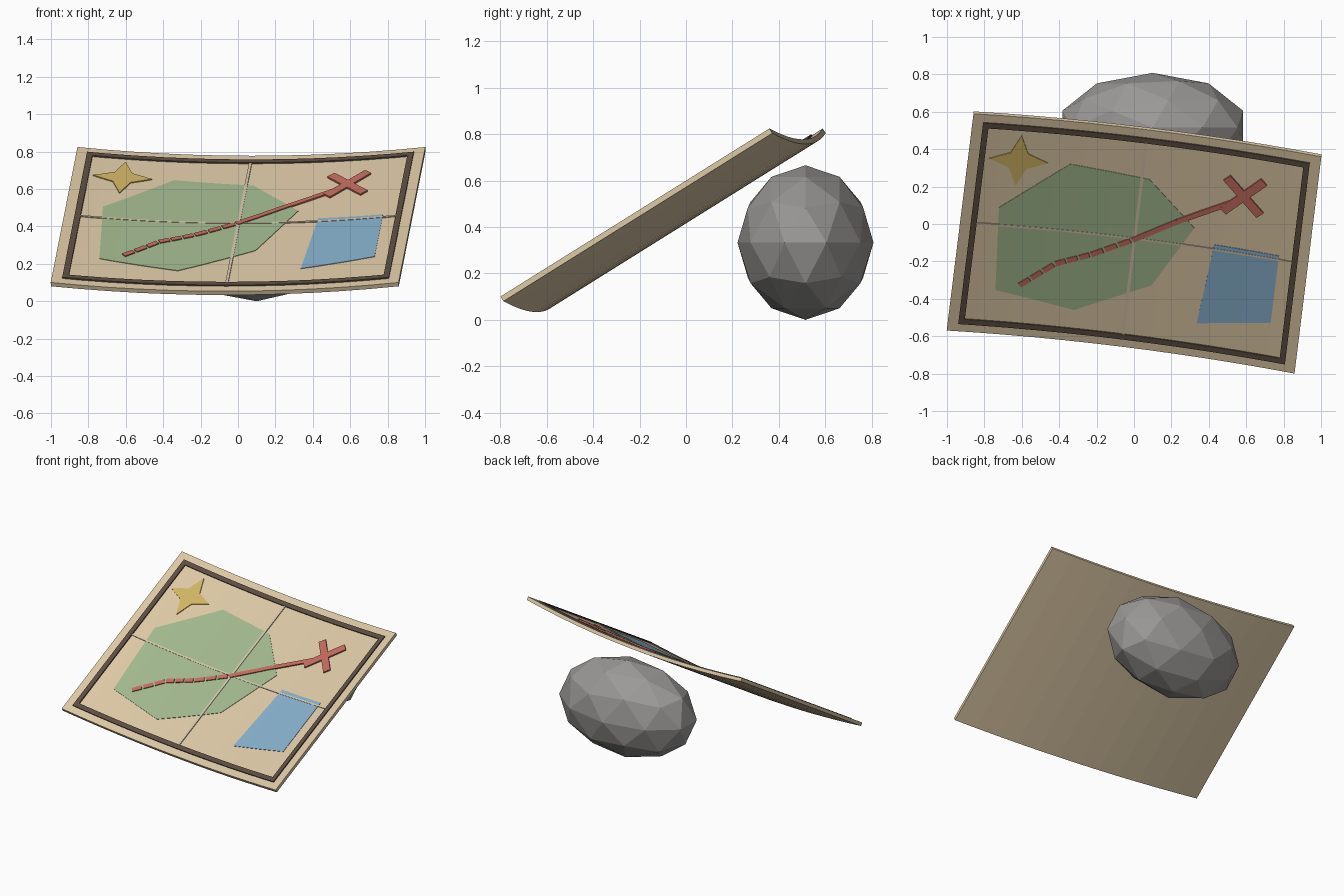
import bpy, bmesh, math
from mathutils import Matrix, Vector

cube = bpy.data.objects.get("Cube")
if cube:
    bpy.data.objects.remove(cube, do_unlink=True)

HALF_W, HALF_D, SAG, THICK, STRIPS = 0.937, 0.687, 0.055, 0.024, 12
FRAME = (Matrix.Translation((0, -0.105, 0.4625))
         @ Matrix.Rotation(math.radians(-7.05), 4, 'Z')
         @ Matrix.Rotation(math.radians(31.8), 4, 'X'))
STEP = 2 * HALF_W / STRIPS


def material(name, rgb):
    m = bpy.data.materials.new(name)
    m.use_nodes = True
    m.diffuse_color = (*rgb, 1)
    m.node_tree.nodes["Principled BSDF"].inputs["Base Color"].default_value = (*rgb, 1)
    return m


parchment = material("parchment", (0.72, 0.58, 0.38))
dark_ink = material("dark brown ink", (0.11, 0.075, 0.055))
crease_tan = material("crease tan", (0.66, 0.55, 0.40))
land_green = material("land green", (0.36, 0.48, 0.27))
water_blue = material("water blue", (0.24, 0.43, 0.60))
star_gold = material("star gold", (0.64, 0.46, 0.13))
trail_red = material("trail red", (0.55, 0.15, 0.11))
stone = material("stone grey", (0.33, 0.32, 0.31))


def link(name, bm, mat):
    mesh = bpy.data.meshes.new(name)
    bmesh.ops.recalc_face_normals(bm, faces=bm.faces)
    bm.to_mesh(mesh)
    bm.free()
    mesh.materials.append(mat)
    obj = bpy.data.objects.new(name, mesh)
    bpy.context.collection.objects.link(obj)
    return obj


def dip(u):
    # Height of the sagging sheet, straight within each strip
    curve = lambda i: SAG * ((i * STEP / HALF_W - 1) ** 2 - 1)
    t = (u + HALF_W) / STEP
    i = min(max(math.floor(t), 0), STRIPS - 1)
    return curve(i) + (curve(i + 1) - curve(i)) * (t - i)


def plate(name, outline, top, mat, bottom=-0.004):
    # Slab with a flat outline, cut into strips and laid on the sagging sheet
    bm = bmesh.new()
    face = bm.faces.new([bm.verts.new((u, v, bottom)) for u, v in outline])
    up = bmesh.ops.extrude_face_region(bm, geom=[face], use_keep_orig=True)["geom"]
    for v in up:
        if isinstance(v, bmesh.types.BMVert):
            v.co.z = top
    for i in range(1, STRIPS):
        bmesh.ops.bisect_plane(bm, geom=bm.verts[:] + bm.edges[:] + bm.faces[:],
                               plane_co=(i * STEP - HALF_W, 0, 0), plane_no=(1, 0, 0))
    for v in bm.verts:
        v.co.z += dip(v.co.x)
    bm.transform(FRAME)
    return link(name, bm, mat)


def rect(u0, u1, v0, v1):
    return [(u0, v0), (u1, v0), (u1, v1), (u0, v1)]


def bar(a, b, width):
    a, b = Vector(a), Vector(b)
    d = (b - a).normalized()
    n = Vector((-d.y, d.x)) * width / 2
    return [a - n, b - n, b + n, a + n]


# Sheet
plate("map_sheet", rect(-HALF_W, HALF_W, -HALF_D, HALF_D), 0, parchment, -THICK)

# Land, water and fold creases
land = [(-0.74, 0.11), (-0.39, 0.42), (0.04, 0.38), (0.31, 0.115),
        (0.12, -0.28), (-0.275, -0.49), (-0.705, -0.41)]
plate("land_patch", land, 0.003, land_green)
plate("water_patch", [(0.427, 0.03), (0.777, 0.026), (0.777, -0.40), (0.385, -0.476)],
      0.003, water_blue)
plate("long_crease", rect(-0.87, 0.87, -0.006, 0.006), 0.005, crease_tan)
plate("short_crease", rect(-0.008, 0.008, -0.62, 0.62), 0.006, crease_tan)

# Border bars
U, V, B = 0.88, 0.637, 0.032
for side, s in (("left", 1), ("right", -1)):
    plate(side + "_border", rect(*sorted((s * U, s * (U - B))), B - V, V - B), 0.008, dark_ink)
for side, s in (("back", 1), ("front", -1)):
    plate(side + "_border", rect(-U, U, *sorted((s * V, s * (V - B)))), 0.008, dark_ink)

# Compass star
points = []
for i in range(8):
    r, a = (0.158, 0.066)[i % 2], i * math.pi / 4
    points.append((-0.667 + r * math.cos(a), 0.415 + r * math.sin(a)))
plate("compass_star", points, 0.006, star_gold)

# Trail: separate dashes first, then a solid line up to the cross
trail = [Vector(p) for p in ((-0.58, -0.366), (-0.404, -0.211), (-0.22, -0.13),
                             (-0.01, -0.01), (0.214, 0.141), (0.50, 0.315))]
for i, (a, b) in enumerate(zip(trail, trail[1:])):
    count = 3 if i < 3 else 1
    for k in range(count):
        start = a.lerp(b, k / count)
        end = a.lerp(b, (k + (0.84 if count > 1 else 1)) / count)
        plate(f"trail_{i + 1}_{k + 1}", bar(start, end, 0.03), 0.009, trail_red)

# Cross mark
centre = Vector((0.55, 0.36))
for name, d in (("rising", Vector((0.1, 0.11))), ("falling", Vector((0.1, -0.1)))):
    plate(name + "_cross_arm", bar(centre - d, centre + d, 0.05), 0.01, trail_red)

# Rock behind the sheet
bm = bmesh.new()
bmesh.ops.create_icosphere(bm, subdivisions=2, radius=1)
bm.transform(Matrix.Translation((0.1, 0.515, 0.333)) @ Matrix.Diagonal((0.508, 0.293, 0.333, 1)))
link("rock", bm, stone)
